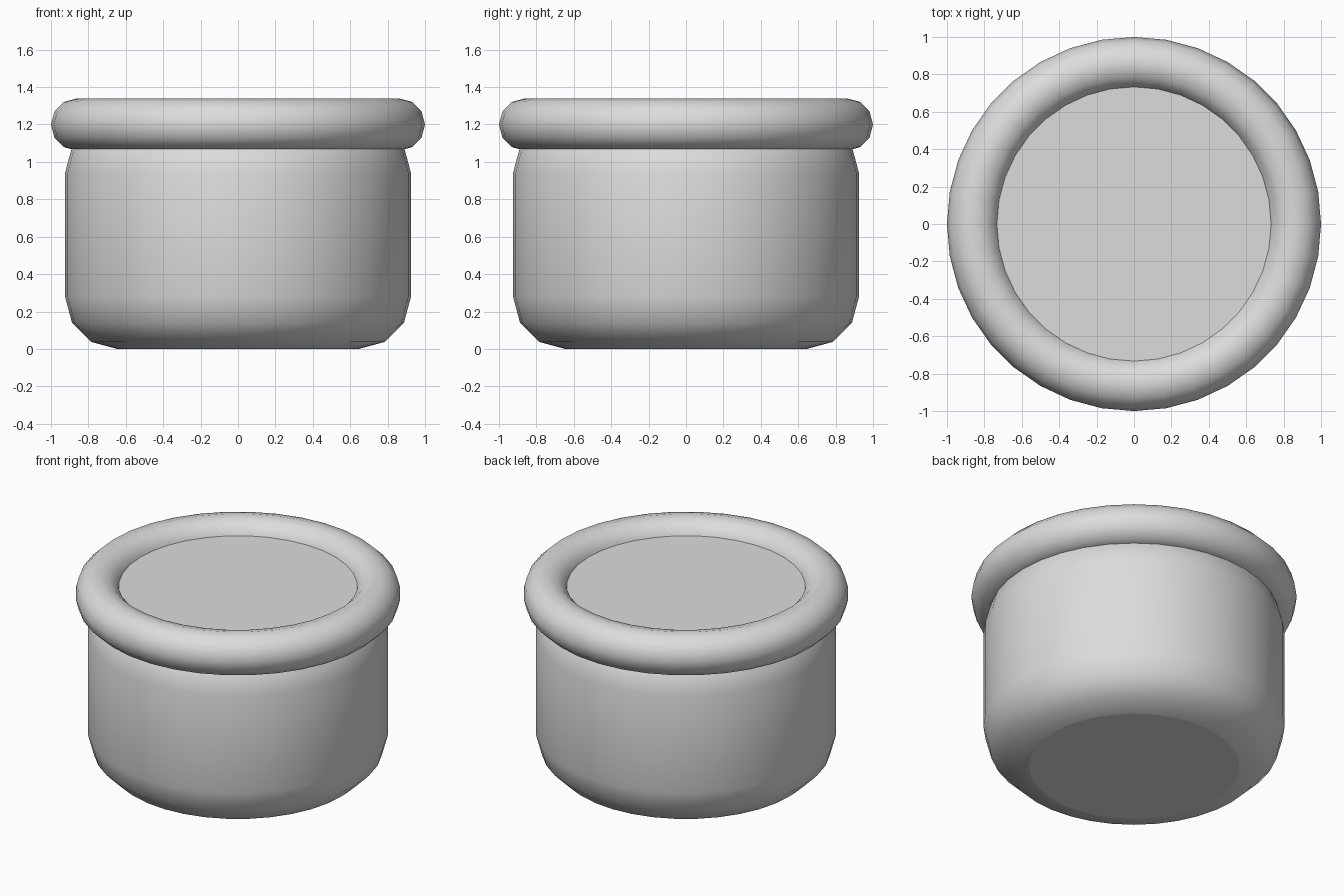
import bpy, bmesh, math

if "Cube" in bpy.data.objects:
    bpy.data.objects.remove(bpy.data.objects["Cube"])

SEGS = 36
grey = bpy.data.materials.new("light_grey")
grey.diffuse_color = (0.72, 0.72, 0.72, 1)
grey.use_nodes = True
grey.node_tree.nodes["Principled BSDF"].inputs["Base Color"].default_value = grey.diffuse_color


def lathe(name, profile):
    """Spin an open (radius, z) profile, closing both ends with flat caps."""
    bm = bmesh.new()
    rings = [[bm.verts.new((r * math.cos(2 * math.pi * i / SEGS),
                            r * math.sin(2 * math.pi * i / SEGS), z))
              for i in range(SEGS)] for r, z in profile]
    for a, b in zip(rings, rings[1:]):
        for i in range(SEGS):
            j = (i + 1) % SEGS
            bm.faces.new((a[i], a[j], b[j], b[i])).smooth = True
    bm.faces.new(rings[0][::-1])
    bm.faces.new(rings[-1])
    me = bpy.data.meshes.new(name)
    bm.to_mesh(me)
    bm.free()
    me.materials.append(grey)
    ob = bpy.data.objects.new(name, me)
    bpy.context.collection.objects.link(ob)
    return ob


# Pot body with rounded bottom and shoulder
R, H, F = 0.925, 1.22, 0.28
arc = [math.radians(30 * k) for k in range(4)]
profile = [(R - F + F * math.sin(a), F - F * math.cos(a)) for a in arc]
profile += [(R - F + F * math.cos(a), H - F + F * math.sin(a)) for a in arc]
lathe("pot_body", profile)

# Flat top surface inside the rim
lathe("top_disc", [(0.733, 1.19), (0.733, 1.25)])

# Rounded rim ring
bpy.ops.mesh.primitive_torus_add(major_segments=SEGS, minor_segments=12,
                                 major_radius=0.86, minor_radius=0.14,
                                 location=(0, 0, 1.2))
rim = bpy.context.object
rim.name = "rim_ring"
rim.data.materials.append(grey)
for p in rim.data.polygons:
    p.use_smooth = True
